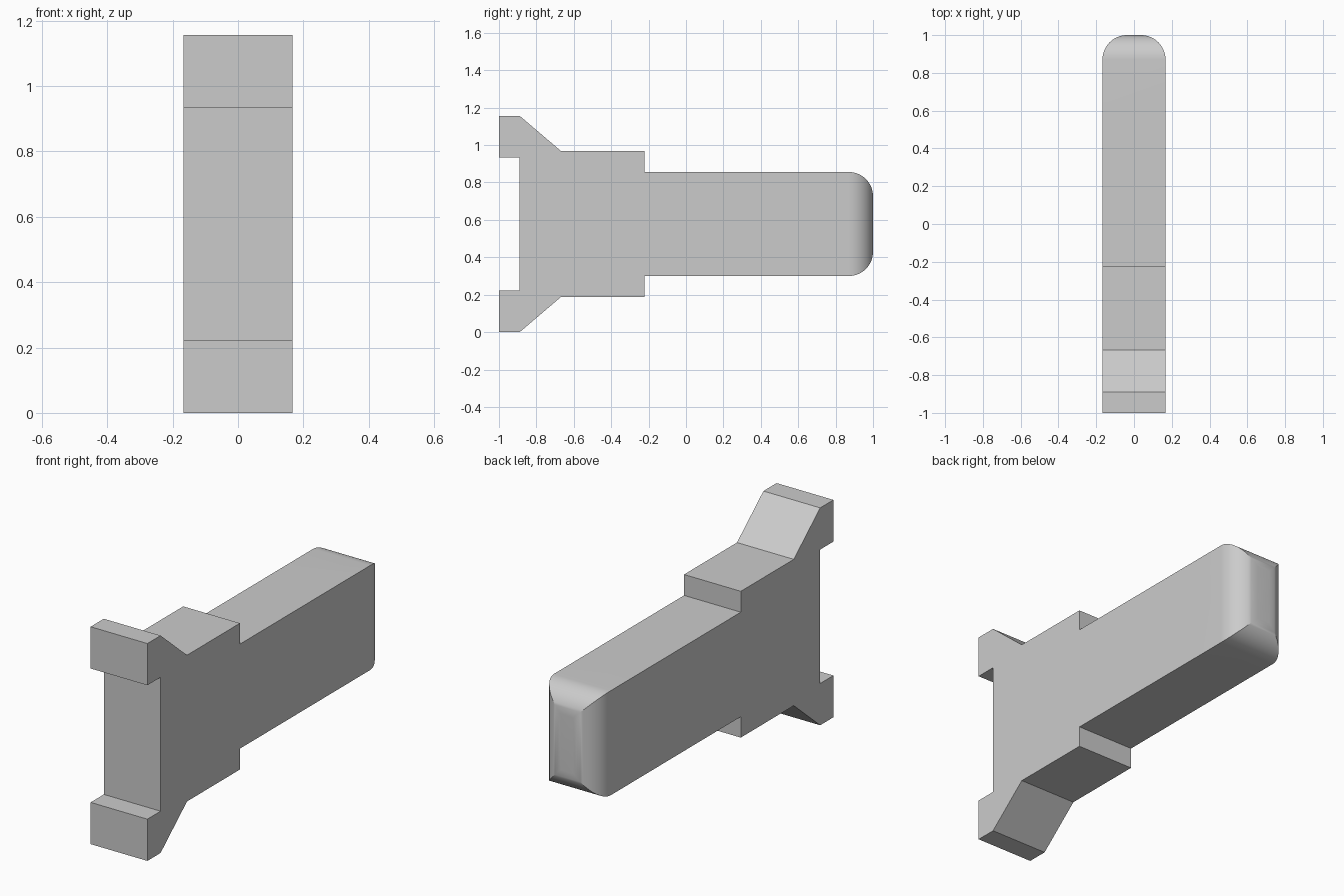
import bpy, bmesh, math
from mathutils import Vector

cube = bpy.data.objects.get("Cube")
if cube:
    bpy.data.objects.remove(cube, do_unlink=True)

HALF_W, MID_Z, RADIUS, STEPS = 0.167, 0.578, 0.13, 16

grey = bpy.data.materials.new("plain_grey")
grey.use_nodes = True
colour = (0.6, 0.6, 0.6, 1)
grey.diffuse_color = colour
grey.node_tree.nodes["Principled BSDF"].inputs["Base Color"].default_value = colour


def rounded_end(half):
    """Quarter arc from the long edge to the flat back end, on the + side."""
    return [(1 - RADIUS + RADIUS * math.sin(t), half - RADIUS + RADIUS * math.cos(t))
            for t in (math.pi / 2 * i / STEPS for i in range(STEPS + 1))]


def extrude_profile(name, half_profile, place, direction):
    """Mirror a (y, offset) half profile and extrude it into a solid."""
    outline = half_profile + [(y, -o) for y, o in reversed(half_profile)]
    bm = bmesh.new()
    face = bm.faces.new([bm.verts.new(place(y, o)) for y, o in outline])
    result = bmesh.ops.extrude_face_region(bm, geom=[face])
    moved = [v for v in result["geom"] if isinstance(v, bmesh.types.BMVert)]
    bmesh.ops.translate(bm, verts=moved, vec=Vector(direction))
    bmesh.ops.recalc_face_normals(bm, faces=bm.faces)
    mesh = bpy.data.meshes.new(name)
    bm.to_mesh(mesh)
    bm.free()
    mesh.materials.append(grey)
    obj = bpy.data.objects.new(name, mesh)
    bpy.context.collection.objects.link(obj)
    return obj


# Side silhouette: front lugs, sloped shoulders, stepped collar, rounded shank
side = [(-0.889, 0.356), (-1, 0.356), (-1, MID_Z), (-0.889, MID_Z),
        (-0.667, 0.389), (-0.222, 0.389), (-0.222, 0.278)] + rounded_end(0.278)
body = extrude_profile("stepped_bar", side,
                       lambda y, o: (-HALF_W, y, MID_Z + o), (2 * HALF_W, 0, 0))

# Plan silhouette rounds the vertical edges of the back end
plan = [(-1.2, HALF_W + 0.1), (0.5, HALF_W + 0.1), (0.5, HALF_W)] + rounded_end(HALF_W)
cutter = extrude_profile("plan_cutter", plan,
                         lambda y, o: (o, y, -0.2), (0, 0, 1.6))
cutter.hide_render = True

mod = body.modifiers.new("round_back_end", "BOOLEAN")
mod.operation = "INTERSECT"
mod.solver = "EXACT"
mod.object = cutter
bpy.context.view_layer.objects.active = body
body.select_set(True)
bpy.ops.object.modifier_apply(modifier=mod.name)
bpy.data.objects.remove(cutter, do_unlink=True)

# Smooth the rounded end, keep the crisp edges
bpy.ops.object.shade_smooth_by_angle(angle=math.radians(25))
